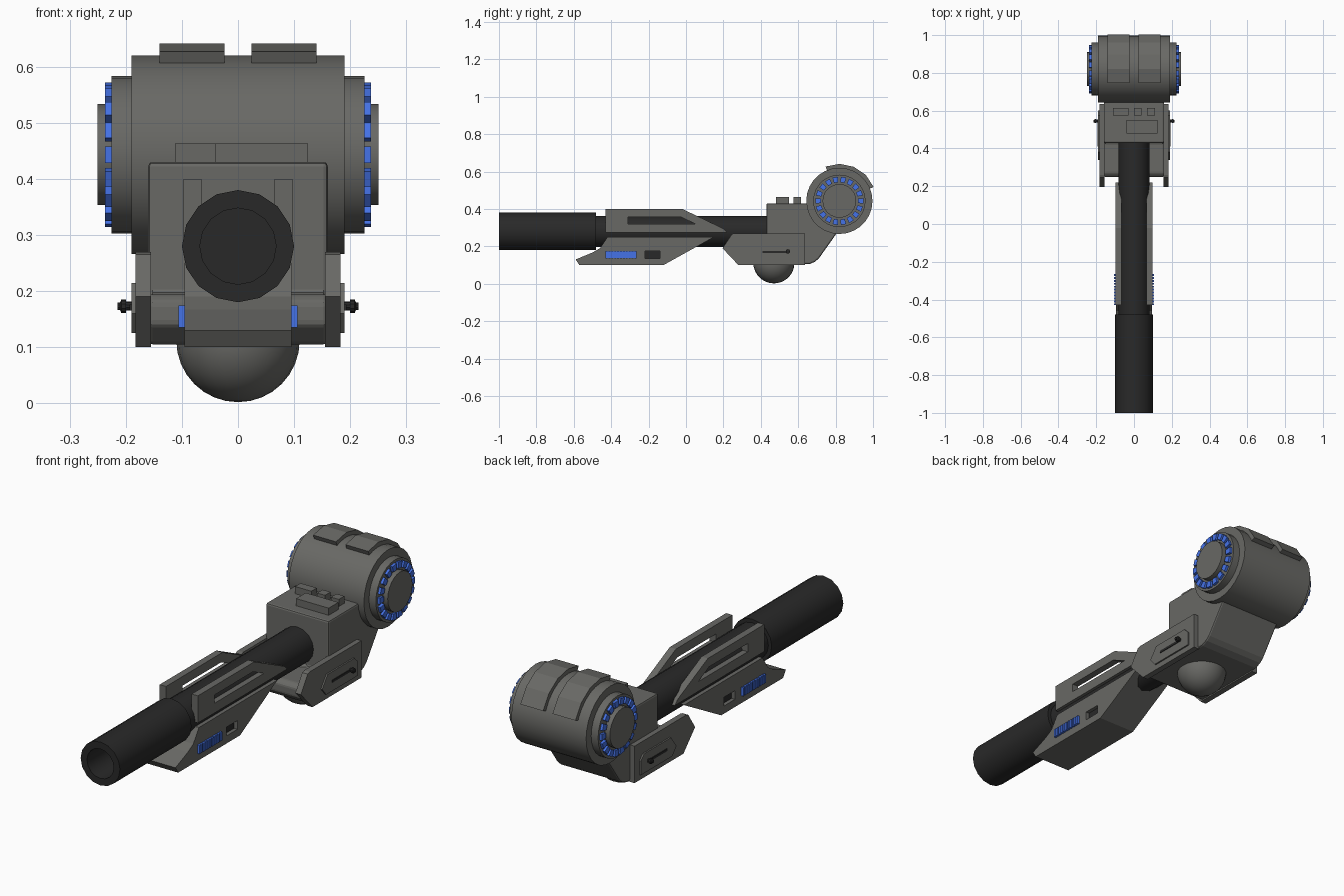
import bpy, bmesh
from math import sin, cos, pi, radians
from mathutils import Matrix

if "Cube" in bpy.data.objects:
    bpy.data.objects.remove(bpy.data.objects["Cube"])


def material(name, rgb):
    m = bpy.data.materials.new(name)
    m.diffuse_color = (*rgb, 1)
    m.use_nodes = True
    m.node_tree.nodes["Principled BSDF"].inputs["Base Color"].default_value = m.diffuse_color
    return m


GREY = material("gunmetal", (0.14, 0.14, 0.13))
DARK = material("dark_metal", (0.022, 0.022, 0.022))
BLUE = material("blue_light", (0.06, 0.17, 0.8))


def finish(name, bm, mat, mirror=False, bevel=0, cutters=(), smooth=False):
    bmesh.ops.recalc_face_normals(bm, faces=bm.faces)
    me = bpy.data.meshes.new(name)
    bm.to_mesh(me)
    bm.free()
    ob = bpy.data.objects.new(name, me)
    bpy.context.collection.objects.link(ob)
    if mat:
        me.materials.append(mat)
    if smooth:
        bpy.context.view_layer.objects.active = ob
        ob.select_set(True)
        bpy.ops.object.shade_smooth_by_angle(angle=radians(30))
        ob.select_set(False)
    for c in cutters:
        b = ob.modifiers.new("cut", 'BOOLEAN')
        b.object = c
        b.solver = 'EXACT'
    if bevel:
        b = ob.modifiers.new("bevel", 'BEVEL')
        b.width = bevel
        b.segments = 2
    if mirror:
        ob.modifiers.new("mirror", 'MIRROR')
    return ob


def add_prism(bm, pts, x0, x1):
    """Extrude a (y, z) outline from x0 to x1."""
    f = bm.faces.new([bm.verts.new((x0, y, z)) for y, z in pts])
    r = bmesh.ops.extrude_face_region(bm, geom=[f])
    vs = [v for v in r['geom'] if isinstance(v, bmesh.types.BMVert)]
    bmesh.ops.translate(bm, verts=vs, vec=(x1 - x0, 0, 0))


def prism(name, outlines, x0, x1, mat=GREY, **kw):
    bm = bmesh.new()
    for pts in outlines:
        add_prism(bm, pts, x0, x1)
    return finish(name, bm, mat, **kw)


def rect(y0, y1, z0, z1):
    return [(y0, z0), (y1, z0), (y1, z1), (y0, z1)]


def lathe(name, prof, n, axis, centre, mat=GREY, **kw):
    """Spin (radius, position) pairs about the x or y axis, closing both ends."""
    bm = bmesh.new()
    rings = []
    for r, p in prof:
        ring = []
        for i in range(n):
            a = 2 * pi * i / n
            u, v = r * sin(a), r * cos(a)
            co = (p, u, v) if axis == 'x' else (u, p, v)
            ring.append(bm.verts.new([c + o for c, o in zip(co, centre)]))
        rings.append(ring)
    for a, b in zip(rings, rings[1:]):
        for i in range(n):
            j = (i + 1) % n
            bm.faces.new((a[i], a[j], b[j], b[i]))
    bm.faces.new(rings[0])
    bm.faces.new(rings[-1])
    return finish(name, bm, mat, smooth=True, **kw)


def cutter(name, pts, x0, x1):
    ob = prism(name, [pts], x0, x1, None)
    ob.hide_render = True
    ob.hide_set(True)
    return ob


# barrel with hollow muzzle
lathe("barrel", [(0.068, -0.6), (0.068, -1), (0.1, -1), (0.1, -0.48), (0.083, -0.48), (0.083, 0.46)],
      16, 'y', (0, 0, 0.28), DARK)

# lower shroud with recessed port
port_cut = cutter("port_cutter", rect(-0.22, -0.14, 0.135, 0.175), 0.075, 0.2)
prism("lower_shroud", [[(-0.59, 0.13), (-0.57, 0.1), (-0.12, 0.1), (0.15, 0.25), (-0.42, 0.25),
                        (-0.46, 0.19), (-0.5, 0.167)]],
      0, 0.095, cutters=[port_cut], mirror=True)
prism("port_insert", [rect(-0.22, -0.14, 0.135, 0.175)], 0.07, 0.078, DARK, mirror=True)

# upper shroud plates with slanted slot
slot_cut = cutter("slot_cutter", [(-0.31, 0.32), (0.05, 0.32), (-0.03, 0.358), (-0.31, 0.358)], 0.0, 0.2)
prism("upper_shroud_plate", [[(-0.43, 0.275), (0.22, 0.275), (0.2, 0.295), (-0.02, 0.4), (-0.43, 0.4)]],
      0.065, 0.097, cutters=[slot_cut], mirror=True)

# blue vent on each shroud side
prism("vent_base", [rect(-0.43, -0.265, 0.137, 0.172)], 0.09, 0.099, BLUE, mirror=True)
prism("vent_ribs", [rect(-0.43 + 0.0155 * i, -0.42 + 0.0155 * i, 0.135, 0.174) for i in range(11)],
      0.09, 0.106, BLUE, mirror=True)

# receiver body
prism("receiver", [[(0.29, 0.105), (0.25, 0.14), (0.25, 0.18), (0.27, 0.195), (0.43, 0.195), (0.43, 0.43),
                    (0.64, 0.43), (0.82, 0.44), (0.82, 0.29), (0.71, 0.135), (0.69, 0.118), (0.66, 0.105)]],
      -0.16, 0.16, bevel=0.008)

# side plates, raised panels and bolts
prism("side_plate", [[(0.195, 0.19), (0.245, 0.265), (0.26, 0.27), (0.635, 0.27), (0.635, 0.1), (0.28, 0.1)]],
      0.155, 0.183, mirror=True)
prism("side_panel", [[(0.37, 0.125), (0.6, 0.125), (0.6, 0.19), (0.575, 0.214), (0.38, 0.214), (0.34, 0.16)]],
      0.18, 0.19, mirror=True)
prism("bolt_track", [rect(0.41, 0.55, 0.165, 0.176)], 0.185, 0.193, DARK, mirror=True)
lathe("bolt_knob", [(0.008, 0.18), (0.008, 0.2), (0.012, 0.2), (0.012, 0.208), (0.007, 0.21), (0.007, 0.215)],
      10, 'x', (0, 0.545, 0.173), DARK, mirror=True)

# sensor dome under the receiver
bm = bmesh.new()
bmesh.ops.create_uvsphere(bm, u_segments=24, v_segments=16, radius=0.11,
                          matrix=Matrix.Translation((0, 0.47, 0.112)))
finish("sensor_dome", bm, GREY, smooth=True)

# control blocks on top
prism("control_block_front", [[(0.48, 0.42), (0.55, 0.42), (0.55, 0.463), (0.48, 0.463)]], -0.04, 0.125)
for i, (a, b) in enumerate([(-0.112, -0.03), (0.0, 0.04), (0.07, 0.11)]):
    prism(f"control_block_{i}", [rect(0.575, 0.615, 0.42, 0.463)], a, b)

# rear drum with stepped ends
CY, CZ = 0.82, 0.443
lathe("drum", [(0.14, -0.225), (0.14, -0.19), (0.177, -0.19), (0.177, 0.19), (0.14, 0.19), (0.14, 0.225)],
      28, 'x', (0, CY, CZ))
lathe("drum_hub", [(0.09, 0.2), (0.09, 0.25)], 24, 'x', (0, CY, CZ), mirror=True)


def arc(r0, r1, a0, a1, n):
    """Outline of a ring sector about the drum axis, angles in degrees."""
    angs = [radians(a0 + (a1 - a0) * i / n) for i in range(n + 1)]
    path = [(r1, a) for a in angs] + [(r0, a) for a in reversed(angs)]
    return [(CY + r * cos(a), CZ + r * sin(a)) for r, a in path]


# blue light ring on each drum end
prism("drum_lights", [arc(0.1, 0.129, 20 * i - 6.5, 20 * i + 6.5, 1) for i in range(18)],
      0.22, 0.237, BLUE, mirror=True)
# raised bands over the drum
prism("drum_band", [arc(0.165, 0.198, 22, 112, 4)], 0.024, 0.14, mirror=True)
